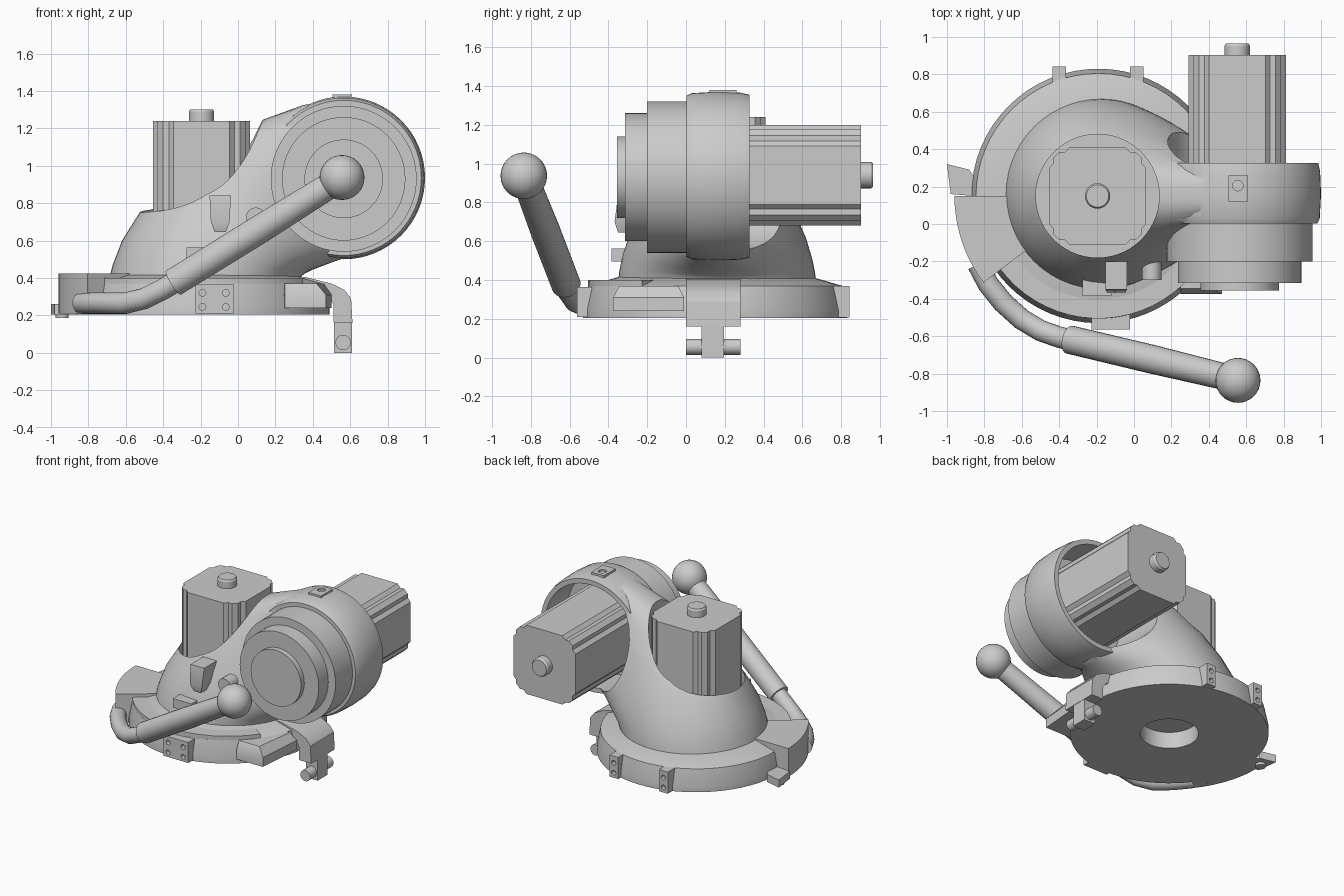
import bpy, bmesh
from math import sin, cos, pi, radians
from mathutils import Vector

if "Cube" in bpy.data.objects:
    bpy.data.objects.remove(bpy.data.objects["Cube"])


def loft(name, rings):
    """Capped skin over equal-length point rings."""
    bm = bmesh.new()
    vs = [[bm.verts.new(p) for p in r] for r in rings]
    n = len(vs[0])
    for a, b in zip(vs, vs[1:]):
        for i in range(n):
            bm.faces.new((a[i], a[(i + 1) % n], b[(i + 1) % n], b[i]))
    bm.faces.new(vs[0])
    bm.faces.new(vs[-1])
    bmesh.ops.recalc_face_normals(bm, faces=bm.faces)
    me = bpy.data.meshes.new(name)
    bm.to_mesh(me)
    bm.free()
    ob = bpy.data.objects.new(name, me)
    bpy.context.collection.objects.link(ob)
    return ob


def place(u, v, t, axis):
    return {'X': (t, u, v), 'Y': (u, t, v), 'Z': (u, v, t)}[axis]


def prism(name, pts, lo, hi, axis='Z'):
    return loft(name, [[place(u, v, t, axis) for u, v in pts] for t in (lo, hi)])


def box(name, x0, x1, y0, y1, z0, z1):
    return prism(name, [(x0, y0), (x1, y0), (x1, y1), (x0, y1)], z0, z1)


def turned(name, c, profile, axis='Z', n=48):
    """Lathe of (radius, position) steps around an axis through c."""
    return loft(name, [[place(c[0] + r * cos(2 * pi * i / n), c[1] + r * sin(2 * pi * i / n), t, axis)
                        for i in range(n)] for r, t in profile])


def tube(name, pts, n=24):
    """Round tube through (x, y, z, radius) points."""
    p = [Vector(q[:3]) for q in pts]
    rings = []
    for i, q in enumerate(pts):
        d = p[min(i + 1, len(p) - 1)] - p[max(i - 1, 0)]
        u = d.cross(Vector((0, 0, 1))).normalized()
        v = d.cross(u).normalized()
        rings.append([p[i] + q[3] * (u * cos(2 * pi * k / n) + v * sin(2 * pi * k / n)) for k in range(n)])
    return loft(name, rings)


def boolean(ob, other, op='DIFFERENCE'):
    m = ob.modifiers.new('bool', 'BOOLEAN')
    m.operation, m.object, m.solver = op, other, 'EXACT'
    bpy.context.view_layer.objects.active = ob
    bpy.ops.object.modifier_apply(modifier=m.name)
    bpy.data.objects.remove(other)


C = (-0.19, 0.15)    # turntable axis
S = (0.565, 0.935)   # shoulder axis (x, z)

# base disc with a shallow bore underneath
base = turned('base_disc', C, [(0.68, 0.205), (0.68, 0.25), (0.655, 0.37), (0.5, 0.415)], n=64)
boolean(base, turned('cut', C, [(0.2, 0.1), (0.2, 0.33)]))

# swept body: top profile point, bottom profile point, half width, squareness
secs = [(-0.69, 0.39, 0.33, 0.39, 0.51, 2), (-0.67, 0.47, 0.34, 0.41, 0.505, 2),
        (-0.62, 0.60, 0.36, 0.425, 0.49, 2), (-0.52, 0.76, 0.40, 0.445, 0.46, 2),
        (-0.35, 0.95, 0.44, 0.46, 0.41, 2), (-0.12, 1.12, 0.48, 0.475, 0.335, 2.1),
        (0.13, 1.245, 0.52, 0.49, 0.25, 2.4), (0.35, 1.325, 0.55, 0.50, 0.18, 3.2),
        (0.56, 1.355, 0.57, 0.515, 0.155, 4)]
rings = []
for xt, zt, xb, zb, w, e in secs:
    r = []
    for i in range(56):
        a = 2 * pi * i / 56
        f = (abs(cos(a)) ** e + abs(sin(a)) ** e) ** (-1 / e)
        k, s = f * cos(a), f * sin(a)
        r.append(((xt + xb) / 2 + k * (xt - xb) / 2, 0.16 + w * s, (zt + zb) / 2 + k * (zt - zb) / 2))
    rings.append(r)
body = loft('arm_body', rings)
boolean(body, turned('ring', S, [(0.415, 0.003), (0.428, 0.03), (0.435, 0.16), (0.43, 0.28), (0.42, 0.327)], 'Y', 64), 'UNION')
# motor seats
boolean(body, turned('cut', (-0.195, 0.15), [(0.33, 0.6), (0.33, 2)], n=56))
boolean(body, turned('cut', S, [(0.385, 0.06), (0.385, 1.2)], 'Y', 56))

# stepped output flange
turned('output_flange', (0.565, 0.93), [(0.39, 0.05), (0.39, -0.2), (0.33, -0.2), (0.33, -0.315),
                                       (0.21, -0.315), (0.21, -0.355)], 'Y', 64)

# motors with grooved corners, and their shafts
q = [(0.26, 0.15), (0.235, 0.175), (0.235, 0.205), (0.205, 0.235), (0.175, 0.235), (0.15, 0.26)]
section = []
for k in range(4):
    c, s = round(cos(k * pi / 2)), round(sin(k * pi / 2))
    section += [(c * x - s * y, s * x + c * y) for x, y in q]


def motor(name, c, lo, hi, axis):
    prism(name, [(c[0] + u, c[1] + v) for u, v in section], lo, hi, axis)
    turned(name + '_shaft', c, [(0.068, hi - 0.02), (0.068, hi + 0.05), (0.06, hi + 0.062)], axis, 24)


motor('turntable_motor', (-0.195, 0.15), 0.59, 1.24, 'Z')
motor('shoulder_motor', (0.552, 0.94), 0.05, 0.903, 'Y')

# raised sector on the left of the base
arc = [radians(180 + 37 * i / 10) for i in range(11)]
prism('base_sector', [(C[0] + 0.77 * cos(a), C[1] + 0.77 * sin(a)) for a in arc] +
      [(C[0] + 0.48 * cos(a), C[1] + 0.48 * sin(a)) for a in reversed(arc)], 0.21, 0.425)
arc = [radians(210 + 115 * i / 20) for i in range(21)]
prism('base_front_step', [(C[0] + 0.655 * cos(a), C[1] + 0.655 * sin(a)) for a in arc] +
      [(C[0] + 0.48 * cos(a), C[1] + 0.48 * sin(a)) for a in reversed(arc)], 0.3, 0.4)

# side tab and its peg
prism('side_tab', [(-0.98, 0.16), (-1.0, 0.32), (-0.88, 0.29), (-0.82, 0.2), (-0.86, 0.15)], 0.205, 0.262)
turned('side_tab_peg', (-0.94, 0.23), [(0.035, 0.185), (0.035, 0.22)], n=20)

# drilled lugs around the base
front = box('front_lug', -0.228, -0.022, -0.563, -0.4, 0.21, 0.365)
backs = [box('back_lug', x - 0.037, x + 0.037, 0.7, 0.842, 0.207, 0.37) for x in (-0.4, 0.015)]
for z in (0.245, 0.32):
    for x in (-0.19, -0.065):
        boolean(front, turned('cut', (x, z), [(0.018, -0.6), (0.018, -0.53)], 'Y', 16))
    for lug, x in zip(backs, (-0.4, 0.015)):
        boolean(lug, turned('cut', (x, z), [(0.018, 0.81), (0.018, 0.9)], 'Y', 16))

# stop bracket: hooked arm, stem and cross pin
prism('stop_bracket', [(0.3, 0.41), (0.36, 0.405), (0.5, 0.37), (0.57, 0.335), (0.605, 0.29), (0.612, 0.16),
                       (0.512, 0.16), (0.51, 0.26), (0.48, 0.3), (0.3, 0.3)], 0.0, 0.28, 'Y')
box('stop_stem', 0.513, 0.61, 0.08, 0.197, 0.0, 0.2)
turned('stop_pin', (0.562, 0.055), [(0.041, 0.0), (0.041, 0.28)], 'Y', 24)

# angled stop block beside the bracket
lo = [(0.25, -0.375), (0.47, -0.375), (0.5, -0.01), (0.2, -0.01)]
hi = [(0.25, -0.345), (0.42, -0.345), (0.46, -0.04), (0.2, -0.04)]
loft('stop_block', [[(x, y, 0.24) for x, y in lo], [(x, y, 0.31) for x, y in lo], [(x, y, 0.37) for x, y in hi]])

# bent lever, grip and ball
tube('lever_rod', [(-0.835, -0.215, 0.265, 0.057), (-0.78, -0.32, 0.265, 0.057), (-0.7, -0.42, 0.265, 0.057),
                   (-0.6, -0.51, 0.265, 0.057), (-0.5, -0.57, 0.29, 0.057), (-0.4, -0.605, 0.34, 0.057),
                   (-0.3, -0.63, 0.4, 0.057)])
tube('lever_grip', [(-0.345, -0.618, 0.375, 0.076), (0.1, -0.724, 0.65, 0.077), (0.54, -0.83, 0.925, 0.07)])
bpy.ops.mesh.primitive_uv_sphere_add(segments=32, ring_count=16, radius=0.12, location=(0.556, -0.836, 0.937))
bpy.context.object.name = 'lever_ball'

# small fittings on the body
loft('front_peg', [[(-0.095 + sx * w, y0 if sy < 0 else -0.2, z) for sx, sy in ((-1, -1), (1, -1), (1, 1), (-1, 1))]
                   for w, y0, z in ((0.03, -0.35, 0.645), (0.05, -0.368, 0.7), (0.057, -0.35, 0.84))])
turned('cable_port', (0.095, 0.725), [(0.052, -0.1), (0.052, -0.3)], 'Y', 20)
box('front_plate', -0.275, -0.12, -0.385, -0.2, 0.495, 0.562)
pad = box('ring_pad', 0.505, 0.61, 0.12, 0.26, 1.34, 1.38)
boolean(pad, turned('cut', (0.555, 0.205), [(0.028, 1.36), (0.028, 1.45)], n=20))

for o in bpy.data.objects:
    o.select_set(True)
bpy.context.view_layer.objects.active = body
bpy.ops.object.shade_smooth_by_angle(angle=radians(30))
